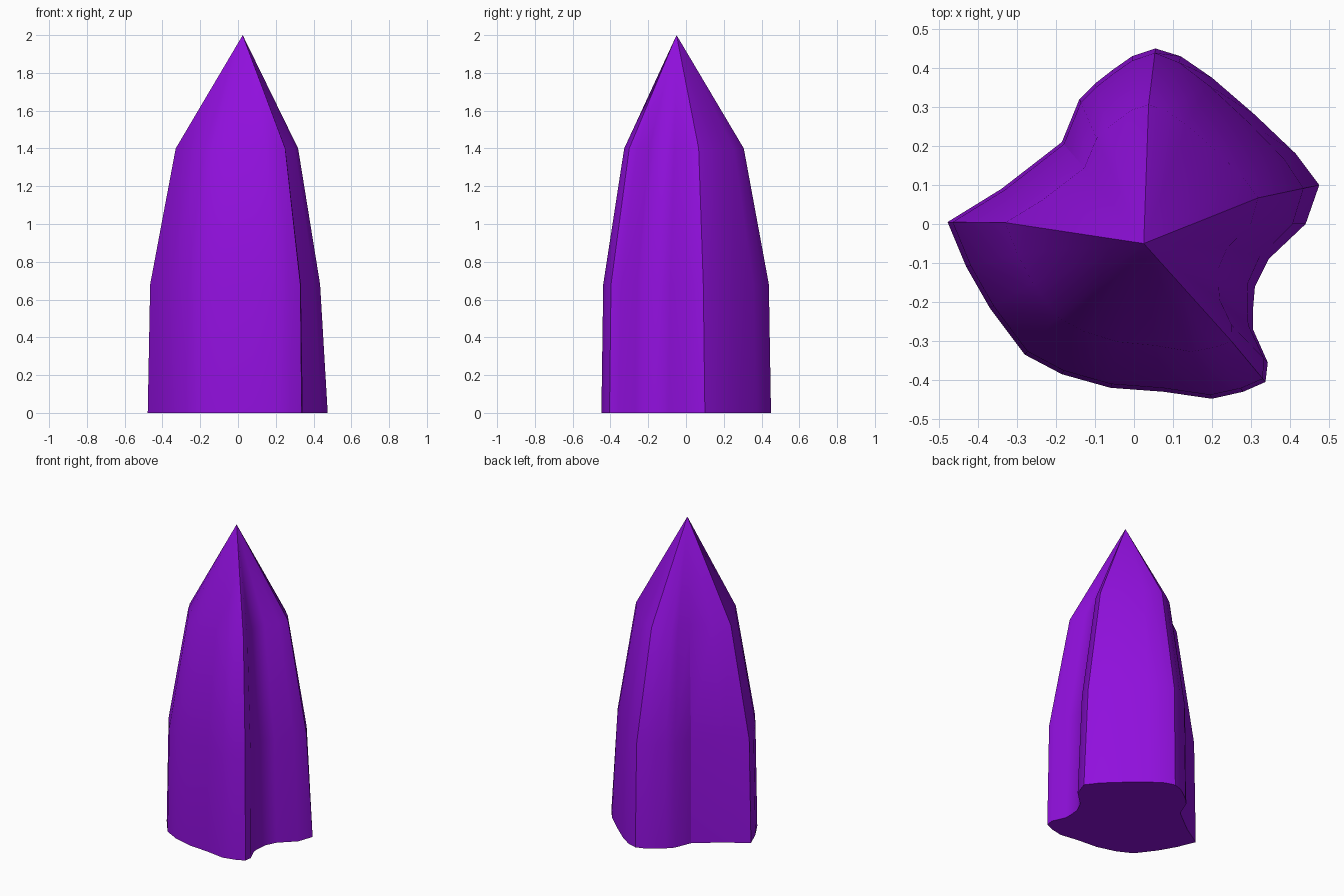
import bpy, bmesh
from mathutils import Vector

if "Cube" in bpy.data.objects:
    bpy.data.objects.remove(bpy.data.objects["Cube"])

# Base outline, anticlockwise from the right-hand corner
outline = [(.475, .10), (.415, .18), (.31, .28), (.20, .375), (.12, .43), (.055, .45),
           (-.005, .43), (-.055, .395), (-.10, .36), (-.14, .32), (-.185, .21),
           (-.34, .09), (-.478, .005), (-.43, -.11), (-.37, -.215), (-.28, -.335),
           (-.185, -.385), (-.06, -.42), (.075, -.43), (.20, -.448), (.28, -.43),
           (.337, -.405), (.343, -.355), (.305, -.27), (.305, -.22), (.31, -.16),
           (.345, -.09), (.44, 0)]
N = len(outline)
corners = [0, 5, 12, 21, N]          # right, back, left, front ridge, right again
tip = Vector((.025, -.05, 2))
# Height and taper at each corner
levels = [(0, (1, 1, 1, 1)), (.68, (.915, .975, .973, .98)), (1.4, (.67, .68, .69, .742))]


def taper(i, scales):
    """Blend the taper between the two neighbouring corners."""
    scales = scales + scales[:1]
    for k in range(4):
        a, b = corners[k], corners[k + 1]
        if a <= i < b:
            t = (i - a) / (b - a)
            return scales[k] * (1 - t) + scales[k + 1] * t


# Crystal body: rings joined by quads, closed by a pointed tip
bm = bmesh.new()
rings = []
for z, scales in levels:
    rings.append([bm.verts.new((x * taper(i, scales), y * taper(i, scales), z))
                  for i, (x, y) in enumerate(outline)])
apex = bm.verts.new(tip)
bm.faces.new(rings[0][::-1])
for i in range(N):
    j = (i + 1) % N
    for lo, hi in zip(rings, rings[1:]):
        bm.faces.new((lo[i], lo[j], hi[j], hi[i]))
    bm.faces.new((rings[-1][i], rings[-1][j], apex))
bmesh.ops.recalc_face_normals(bm, faces=bm.faces)

# Smooth shading, with the main ridges and the base kept sharp
for f in bm.faces:
    f.smooth = True
for e in bm.edges:
    e.smooth = e.calc_face_angle(0) < .52
for i in corners[:4]:
    column = [r[i] for r in rings] + [apex]
    for a, b in zip(column, column[1:]):
        bm.edges.get((a, b)).smooth = False

mesh = bpy.data.meshes.new("crystal")
bm.to_mesh(mesh)
bm.free()
crystal = bpy.data.objects.new("crystal", mesh)
bpy.context.collection.objects.link(crystal)

purple = bpy.data.materials.new("purple")
purple.diffuse_color = (.28, .005, .72, 1)
purple.use_nodes = True
purple.node_tree.nodes["Principled BSDF"].inputs["Base Color"].default_value = purple.diffuse_color
mesh.materials.append(purple)
